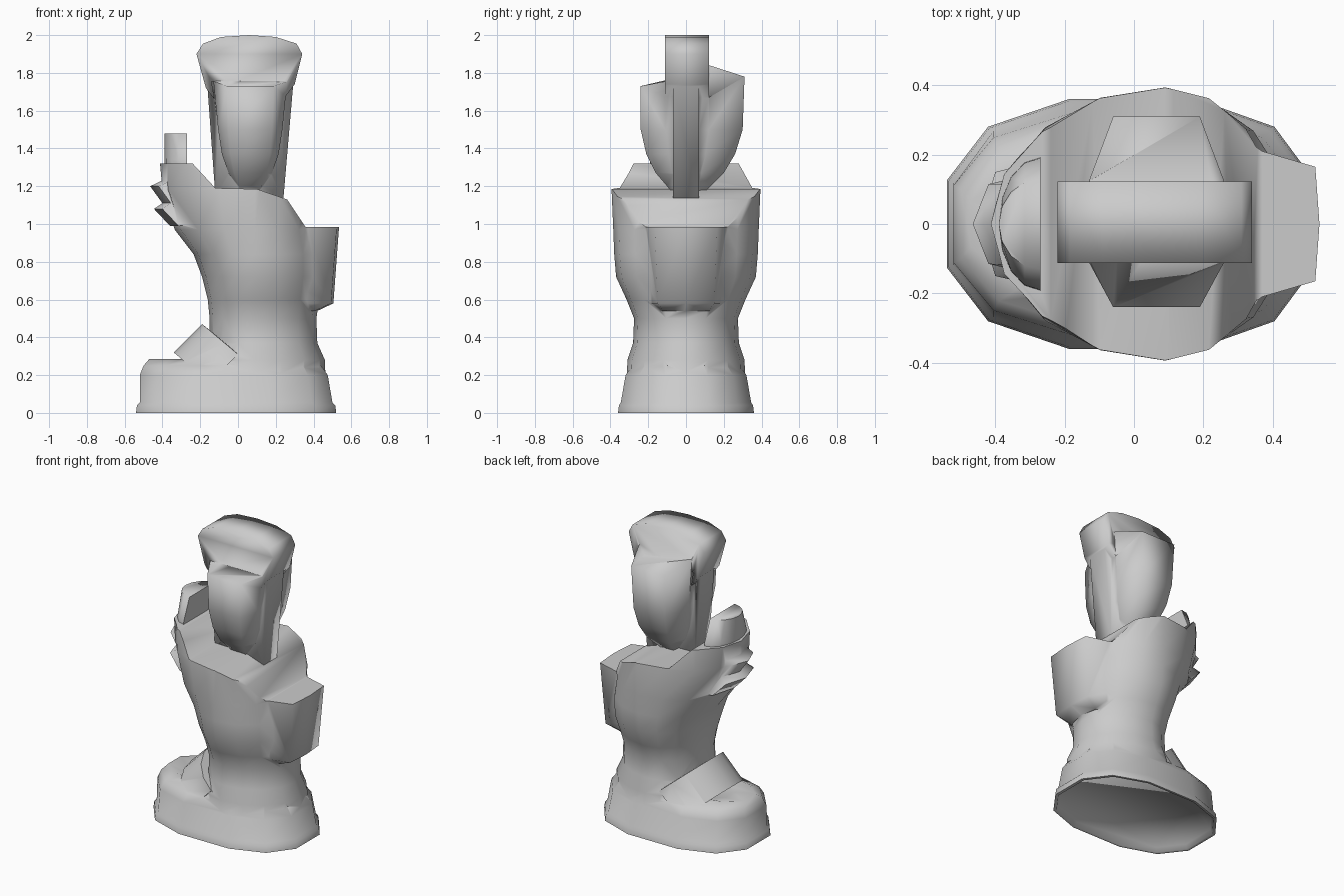
import bpy, bmesh, math

if "Cube" in bpy.data.objects:
    bpy.data.objects.remove(bpy.data.objects["Cube"])


def loft(name, rings, angle=180):
    """Skin a sequence of equally sized point rings and cap the ends."""
    bm = bmesh.new()
    vs = [[bm.verts.new(p) for p in r] for r in rings]
    n = len(rings[0])
    for a, b in zip(vs, vs[1:]):
        for i in range(n):
            j = (i + 1) % n
            bm.faces.new((a[i], a[j], b[j], b[i]))
    bm.faces.new(vs[0][::-1])
    bm.faces.new(vs[-1])
    bmesh.ops.recalc_face_normals(bm, faces=bm.faces)
    me = bpy.data.meshes.new(name)
    bm.to_mesh(me)
    bm.free()
    ob = bpy.data.objects.new(name, me)
    bpy.context.collection.objects.link(ob)
    smooth(ob, angle)
    return ob


def smooth(ob, angle=180):
    bpy.ops.object.select_all(action='DESELECT')
    ob.select_set(True)
    bpy.context.view_layer.objects.active = ob
    bpy.ops.object.shade_smooth_by_angle(angle=math.radians(angle))


def combine(ob, other, operation):
    """Boolean another object into ob and remove it."""
    other.hide_render = True
    mod = ob.modifiers.new("combine", 'BOOLEAN')
    mod.operation = operation
    mod.solver = 'EXACT'
    mod.object = other
    bpy.context.view_layer.objects.active = ob
    bpy.ops.object.modifier_apply(modifier=mod.name)
    bpy.data.objects.remove(other)


def oval(z, x0, x1, w, mid=0.0, power=1.0, n=16, step=0.0):
    """Horizontal oval, widest at x = mid; power below 1 makes it squarer."""
    def unit(f, a):
        v = f(a)
        return math.copysign(abs(v) ** power, v)
    angles = [2 * math.pi * (i + step) / n for i in range(n)]
    top = max(unit(math.cos, a) for a in angles)
    pts = []
    for a in angles:
        c, s = unit(math.cos, a) / top, unit(math.sin, a) / top
        pts.append((mid + c * ((x1 - mid) if c > 0 else (mid - x0)), w * s, z))
    return pts


def extrude_y(name, profile, y0, y1):
    return loft(name, [[(x, y, z) for x, z in profile] for y in (y0, y1)])


# Boot foot: sole, domed toe and heel, with a shallow recess underneath
foot = [(.03, -.51, .49, .335), (0, -.52, .50, .345), (0, -.54, .52, .36),
        (.04, -.535, .515, .355), (.055, -.52, .50, .345),
        (.2, -.52, .475, .32), (.25, -.50, .44, .285), (.285, -.47, .28, .19),
        (.26, -.32, .20, .14)]
foot = loft("boot_foot", [oval(*r, power=.8, n=12, step=.5) for r in foot])

# Boot shaft: flares out above the ankle
shaft = [(.14, -.16, .465, .315), (.28, -.17, .46, .31), (.37, -.15, .42, .28),
         (.5, -.15, .415, .275), (.6, -.16, .43, .315), (.72, -.19, .45, .37),
         (.84, -.235, .45, .38), (.97, -.335, .42, .385), (1.18, -.40, .42, .394),
         (1.4, -.42, .42, .365)]
boot = loft("boot", [oval(*r, mid=.09) for r in shaft])

# Trim the shaft to its stepped collar line
cutter = extrude_y("collar_cutter", [
    (-.7, 1.32), (-.24, 1.32), (-.12, 1.19), (.1, 1.185), (.26, 1.13),
    (.36, .98), (.7, .975), (.7, 1.7), (-.7, 1.7)], -.7, .7)
combine(boot, cutter, 'DIFFERENCE')

# Heel tab: flared block merging into the back of the shaft
tab = loft("heel_tab", [
    [(.25, -b, z), (.37, -i, z), (x - .012, -w, z), (x, 0, z),
     (x - .012, w, z), (.37, i, z), (.25, b, z)]
    for z, x, w, i, b in ((.54, .42, .12, .14, .19), (.58, .505, .15, .18, .21),
                          (.985, .535, .165, .21, .29))])

# Instep strap: arched band across the ankle
strap = []
for cx, cz, w in ((-.24, .27, .23), (-.34, .32, .25), (-.19, .47, .25), (-.14, .43, .24)):
    ring = []
    for i in range(9):
        a = math.pi * (i / 8 - .5)
        k = 1 - math.cos(a)
        ring.append((cx + .19 * k, w * 1.14 * math.sin(a), cz - .16 * k))
    strap.append(ring)
strap = loft("instep_strap", strap)

# Front clasp: folded shape with a centre ridge, wider towards the bottom
clasp = [(-.465, 1.20, .115), (-.38, 1.24, .115), (-.30, 1.23, .13), (-.26, 1.0, .2),
         (-.36, .99, .17), (-.445, 1.08, .15), (-.40, 1.11, .13)]
clasp = loft("front_clasp", [[(x + .045 * abs(s), s * w, z) for x, z, w in clasp]
                             for s in (-1, 0, 1)])

# Tongue standing up inside the collar
tongue = loft("tongue", [
    [(-.27 - .12 * math.cos(a), w * math.sin(a), z)
     for a in [math.pi * (i / 8 - .5) for i in range(9)]]
    for z, w in ((1.2, .2), (1.34, .19), (1.48, .13))])

# Weld the boot into one skin
for part in (foot, tab, strap, clasp, tongue):
    combine(boot, part, 'UNION')
smooth(boot, 75)

# Head: tapering block with a peaked top
head = []
for z, yf, yb, e, m in ((1.15, -.06, .08, .03, .05), (1.2, -.10, .13, .06, .075),
                        (1.27, -.16, .20, .085, .115), (1.37, -.21, .26, .105, .15),
                        (1.5, -.24, .30, .115, .17), (1.73, -.24, .31, .125, .195)):
    ys = (yf, yf * .46, yb * .4, yb)
    zs = (1.73, 1.755, 1.84, 1.78) if z > 1.7 else (z,) * 4
    ring = [(.065 + x, y, h) for x, y, h in zip((e, m, m, e), ys, zs)]
    head.append(ring + [(.13 - x, y, h) for x, y, h in ring[::-1]])
head = loft("head", head)

# Side bands running from the hat down to the collar
bands = extrude_y("side_bands", [(-.165, 1.77), (.295, 1.77), (.24, 1.13), (-.12, 1.15)],
                  -.07, .07)

# Flat-sided hat with notched lower corners
hat = extrude_y("hat", [
    (-.22, 1.9), (-.17, 1.72), (-.125, 1.66), (-.14, 1.755), (.255, 1.755),
    (.24, 1.66), (.30, 1.74), (.34, 1.9), (.31, 1.955), (.2, 1.99), (.06, 2.0),
    (-.09, 1.99), (-.185, 1.955)], -.112, .122)
for part in (bands, hat):
    combine(head, part, 'UNION')
smooth(head, 95)
